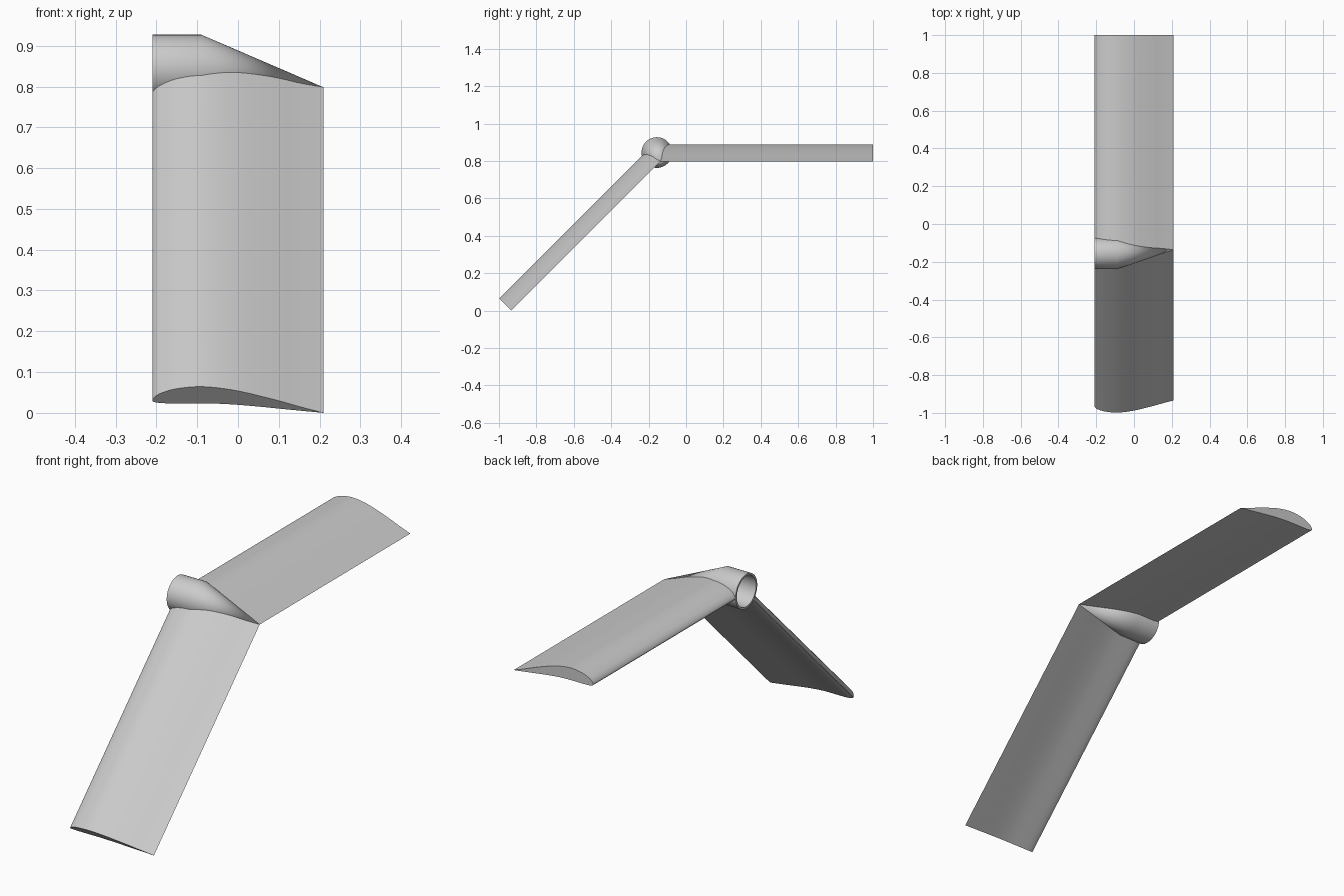
import bpy, bmesh, math
from mathutils import Vector

cube = bpy.data.objects.get("Cube")
if cube:
    bpy.data.objects.remove(cube, do_unlink=True)

grey = bpy.data.materials.new("light_grey")
grey.use_nodes = True
colour = (0.6, 0.6, 0.6, 1)
grey.diffuse_color = colour
grey.node_tree.nodes["Principled BSDF"].inputs["Base Color"].default_value = colour

HINGE = Vector((0.21, -0.136, 0.798))   # shared trailing-edge corner
HUB_Y, HUB_Z, HUB_R, WALL = -0.156, 0.845, 0.082, 0.009
SIDES = 64


def finish(name, bm):
    bmesh.ops.recalc_face_normals(bm, faces=bm.faces)
    mesh = bpy.data.meshes.new(name)
    bm.to_mesh(mesh)
    bm.free()
    obj = bpy.data.objects.new(name, mesh)
    bpy.context.collection.objects.link(obj)
    mesh.materials.append(grey)
    return obj


def activate(obj):
    bpy.ops.object.select_all(action='DESELECT')
    obj.select_set(True)
    bpy.context.view_layer.objects.active = obj


def refine(points, steps=3):
    """Smooth curve through the points."""
    p = [Vector(q) for q in points]
    p = [p[0]] + p + [p[-1]]
    out = []
    for a, b, c, d in zip(p, p[1:], p[2:], p[3:]):
        for i in range(steps):
            t = i / steps
            out.append(0.5 * (2 * b + (c - a) * t + (2 * a - 5 * b + 4 * c - d) * t ** 2
                              + (3 * b - a - 3 * c + d) * t ** 3))
    return out


# Airfoil section: (x, height), trailing edge over the top and back below
SECTION = refine([
    (0.21, 0), (0.15, 0.022), (0.1, 0.042), (0.05, 0.06), (0, 0.076), (-0.05, 0.087),
    (-0.1, 0.091), (-0.15, 0.084), (-0.18, 0.073), (-0.2, 0.06), (-0.21, 0.043),
    (-0.2, 0.036), (-0.17, 0.033), (-0.1, 0.033), (-0.05, 0.032), (0, 0.028),
    (0.05, 0.022), (0.1, 0.015), (0.15, 0.008), (0.21, 0)])


def panel(name, along, normal, length):
    bm = bmesh.new()
    base = Vector((0, HINGE.y, HINGE.z))
    verts = [bm.verts.new(base + Vector((q.x, 0, 0)) + normal * q.y) for q in SECTION]
    face = bm.faces.new(verts)
    new = bmesh.ops.extrude_face_region(bm, geom=[face])["geom"]
    bmesh.ops.translate(bm, vec=along * length,
                        verts=[v for v in new if isinstance(v, bmesh.types.BMVert)])
    return finish(name, bm)


def ring(bm, x, r):
    return [bm.verts.new((x, HUB_Y + r * math.cos(a), HUB_Z + r * math.sin(a)))
            for a in (2 * math.pi * i / SIDES for i in range(SIDES))]


def bridge(bm, a, b):
    for i in range(SIDES):
        j = (i + 1) % SIDES
        bm.faces.new((a[i], a[j], b[j], b[i]))


def skin(bm, start, r, tip):
    """Straight tube that tapers to an off-centre tip; returns its open rim."""
    rim, shoulder = ring(bm, start, r), ring(bm, -0.09, r)
    bridge(bm, rim, shoulder)
    apex = bm.verts.new(tip)
    for i in range(SIDES):
        bm.faces.new((shoulder[i], shoulder[(i + 1) % SIDES], apex))
    return rim


# Hollow hub
bm = bmesh.new()
outer = skin(bm, -0.21, HUB_R, HINGE)
shoulder_centre = Vector((-0.09, HUB_Y, HUB_Z))
inner = skin(bm, -0.21, HUB_R - WALL, shoulder_centre.lerp(HINGE, 0.88))
bridge(bm, outer, inner)
hub = finish("hub", bm)

# Solid cutter that keeps the hub bore clear
bm = bmesh.new()
bm.faces.new(skin(bm, -0.25, HUB_R - 0.002, HINGE))
cutter = finish("hub_cutter", bm)
cutter.hide_render = True

# Two blade panels meeting at the hub
s = math.sqrt(0.5)
panels = [panel("rear_panel", Vector((0, 1, 0)), Vector((0, 0, 1)), 1.136),
          panel("front_panel", Vector((0, -s, -s)), Vector((0, -s, s)), HINGE.z / s)]
for obj in panels:
    activate(obj)
    mod = obj.modifiers.new("trim", 'BOOLEAN')
    mod.operation = 'DIFFERENCE'
    mod.solver = 'EXACT'
    mod.object = cutter
    bpy.ops.object.modifier_apply(modifier=mod.name)
bpy.data.objects.remove(cutter, do_unlink=True)

for obj in panels + [hub]:
    activate(obj)
    bpy.ops.object.shade_smooth_by_angle(angle=math.radians(35))
